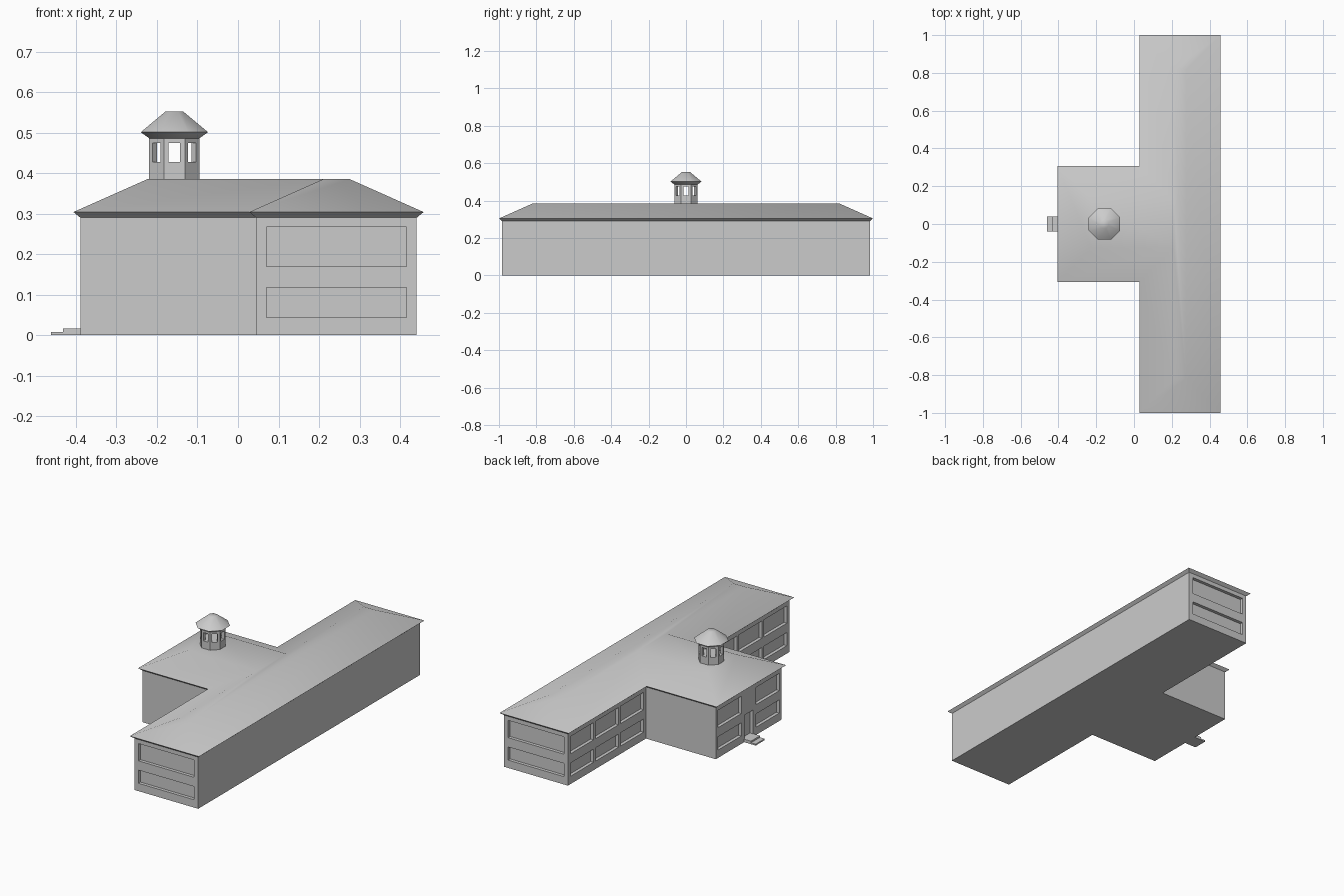
import bpy, bmesh
from math import sin, cos, pi, radians

if "Cube" in bpy.data.objects:
    bpy.data.objects.remove(bpy.data.objects["Cube"])


def make(name, bm, smooth=None):
    bmesh.ops.recalc_face_normals(bm, faces=bm.faces)
    me = bpy.data.meshes.new(name)
    bm.to_mesh(me)
    bm.free()
    ob = bpy.data.objects.new(name, me)
    bpy.context.collection.objects.link(ob)
    if smooth:
        bpy.ops.object.select_all(action='DESELECT')
        ob.select_set(True)
        bpy.context.view_layer.objects.active = ob
        bpy.ops.object.shade_smooth_by_angle(angle=radians(smooth))
    return ob


def loft(bm, layers, bottom=True):
    """Stack (outline, z) layers into a closed skin."""
    rings = [[bm.verts.new((x, y, z)) for x, y in o] for o, z in layers]
    for a, b in zip(rings, rings[1:]):
        n = len(a)
        for i in range(n):
            j = (i + 1) % n
            bm.faces.new((a[i], a[j], b[j], b[i]))
    if bottom:
        bm.faces.new(rings[0][::-1])
    bm.faces.new(rings[-1])


def box(bm, x0, x1, y0, y1, z0, z1):
    loft(bm, [([(x0, y0), (x1, y0), (x1, y1), (x0, y1)], z0),
              ([(x0, y0), (x1, y0), (x1, y1), (x0, y1)], z1)])


def tee(d):
    """T-shaped plan of the building, grown outward by d."""
    xf, xw, xb, yf, yw = -0.389 - d, 0.045 - d, 0.441 + d, 0.291 + d, 0.983 + d
    return [(xf, -yf), (xw, -yf), (xw, -yw), (xb, -yw),
            (xb, yw), (xw, yw), (xw, yf), (xf, yf)]


CX = -0.157  # cupola centre


def octagon(apothem):
    r = apothem / cos(pi / 8)
    return [(CX + r * cos(pi / 8 + i * pi / 4), r * sin(pi / 8 + i * pi / 4))
            for i in range(8)]


# Walls
bm = bmesh.new()
loft(bm, [(tee(0), 0), (tee(0), 0.29)])
walls = make("walls", bm)

# Recessed windows and door, cut from the walls
D = 0.018
bm = bmesh.new()
for z0, z1 in ((0.044, 0.118), (0.17, 0.267)):
    for s in (-1, 1):
        a, b = sorted((s * (0.983 - D), s * 1.05))
        box(bm, 0.07, 0.416, a, b, z0, z1)
        for k in range(3):
            y = 0.312 + k * 0.222
            a, b = sorted((s * y, s * (y + 0.203)))
            box(bm, -0.05, 0.045 + D, a, b, z0, z1)
        a, b = sorted((s * 0.065, s * 0.272))
        box(bm, -0.45, -0.389 + D, a, b, z0, z1)
box(bm, -0.45, -0.389 + D, -0.038, 0.038, 0.017, 0.15)
cutter = make("opening_cutter", bm)
cutter.hide_render = True
mod = walls.modifiers.new("openings", 'BOOLEAN')
mod.operation = 'DIFFERENCE'
mod.solver = 'EXACT'
mod.object = cutter
bpy.context.view_layer.objects.active = walls
bpy.ops.object.modifier_apply(modifier=mod.name)
bpy.data.objects.remove(cutter)

# Hipped roof with sloping eaves and a flat top
bm = bmesh.new()
loft(bm, [(tee(0), 0.29), (tee(0.017), 0.304), (tee(-0.165), 0.385)], bottom=False)
make("roof", bm, 40)

# Door steps
bm = bmesh.new()
box(bm, -0.461, -0.43, -0.04, 0.04, 0, 0.008)
box(bm, -0.432, -0.385, -0.04, 0.04, 0, 0.017)
make("door_steps", bm)

# Cupola: base, corner posts around the openings, and lintel
bm = bmesh.new()
outer, inner = octagon(0.062), octagon(0.046)
loft(bm, [(outer, 0.38), (outer, 0.427)])
loft(bm, [(outer, 0.474), (outer, 0.486)])
W = 0.014  # half width of an opening


def on_face(i, apothem, w):
    a = i * pi / 4
    return (CX + apothem * cos(a) - w * sin(a), apothem * sin(a) + w * cos(a))


for i in range(8):
    post = [on_face(i, 0.062, W), outer[i], on_face(i + 1, 0.062, -W),
            on_face(i + 1, 0.046, -W), inner[i], on_face(i, 0.046, W)]
    loft(bm, [(post, 0.427), (post, 0.474)])
make("cupola_body", bm)

# Cupola roof
bm = bmesh.new()
loft(bm, [(octagon(0.062), 0.486), (octagon(0.083), 0.501), (octagon(0.022), 0.552)])
make("cupola_roof", bm, 45)
